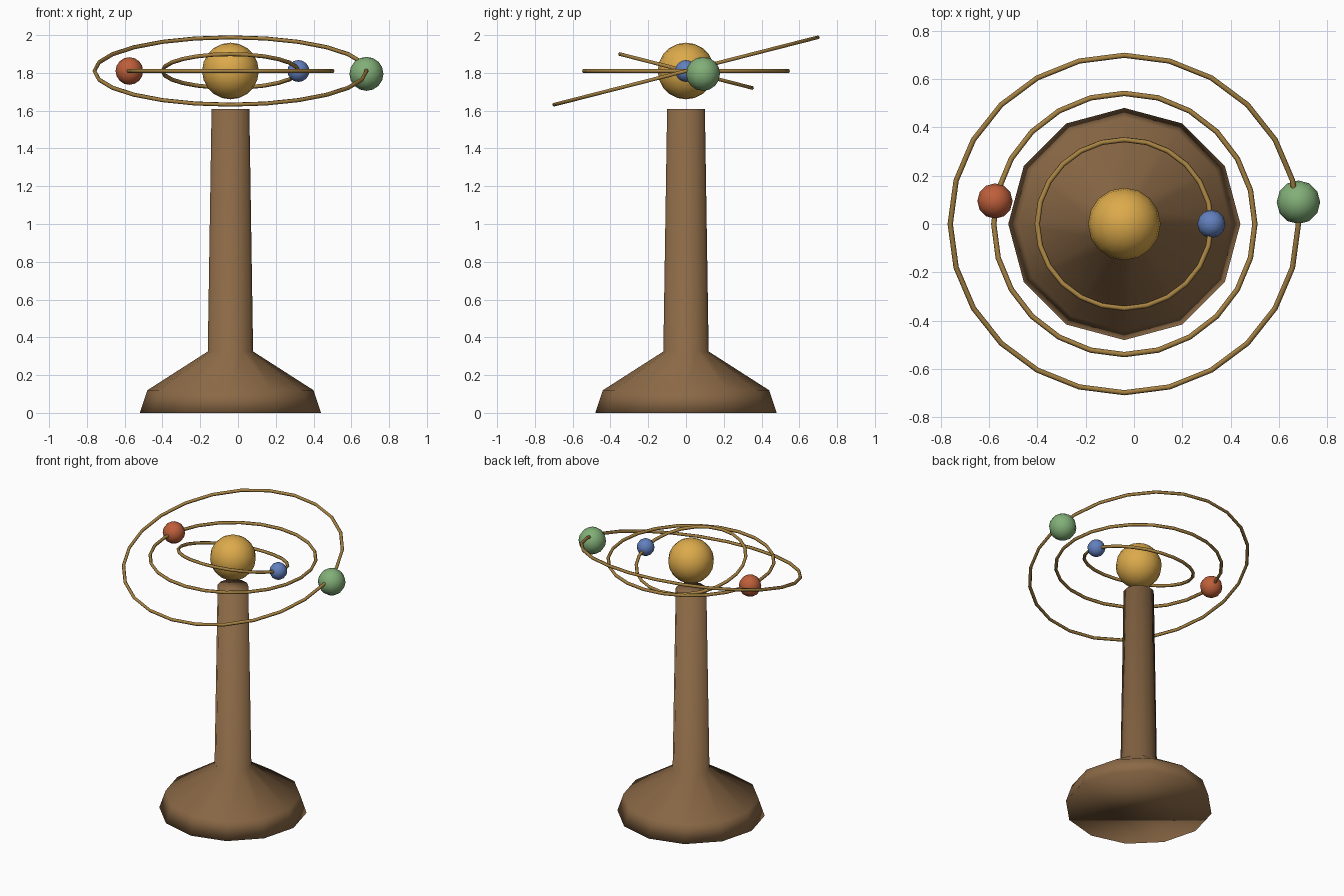
import bpy, bmesh, math
from mathutils import Matrix

if "Cube" in bpy.data.objects:
    bpy.data.objects.remove(bpy.data.objects["Cube"])

AXIS_X, HUB_Z = -0.04, 1.81


def material(name, rgb):
    m = bpy.data.materials.new(name)
    m.use_nodes = True
    linear = [((c / 255 + 0.055) / 1.055) ** 2.4 for c in rgb] + [1]
    m.diffuse_color = linear
    m.node_tree.nodes["Principled BSDF"].inputs["Base Color"].default_value = linear
    return m


wood = material("wood brown", (139, 105, 70))
brass = material("brass", (166, 130, 66))
gold = material("sun gold", (220, 170, 75))
blue = material("planet blue", (98, 128, 190))
red = material("planet red", (190, 95, 58))
green = material("planet green", (130, 175, 120))


def finish(name, bm, mat, location, tilt=0):
    bmesh.ops.recalc_face_normals(bm, faces=bm.faces)
    mesh = bpy.data.meshes.new(name)
    bm.to_mesh(mesh)
    bm.free()
    mesh.materials.append(mat)
    mesh.shade_smooth()
    obj = bpy.data.objects.new(name, mesh)
    obj.location = location
    obj.rotation_euler.x = tilt
    bpy.context.collection.objects.link(obj)


def circle(bm, radius, z, sides):
    return [bm.verts.new((radius * math.cos(math.tau * i / sides),
                          radius * math.sin(math.tau * i / sides), z))
            for i in range(sides)]


def bridge(bm, a, b):
    for i in range(len(a)):
        j = (i + 1) % len(a)
        bm.faces.new((a[i], a[j], b[j], b[i]))


def lathe(name, profile, sides, mat):
    bm = bmesh.new()
    loops = [circle(bm, r, z, sides) for r, z in profile]
    for a, b in zip(loops, loops[1:]):
        bridge(bm, a, b)
    bm.faces.new(loops[0])
    bm.faces.new(loops[-1])
    finish(name, bm, mat, (AXIS_X, 0, 0))


def orbit(name, radius, tilt, tube=0.011, sides=24, tube_sides=6):
    bm = bmesh.new()
    loops = []
    for k in range(tube_sides):
        a = math.tau * k / tube_sides
        loops.append(circle(bm, radius + tube * math.cos(a), tube * math.sin(a), sides))
    for k in range(tube_sides):
        bridge(bm, loops[k], loops[(k + 1) % tube_sides])
    finish(name, bm, brass, (AXIS_X, 0, HUB_Z), tilt)


def ball(name, radius, location, mat, segments=12, rings=8):
    bm = bmesh.new()
    bmesh.ops.create_uvsphere(bm, u_segments=segments, v_segments=rings,
                              radius=radius, matrix=Matrix())
    finish(name, bm, mat, location)


# Turned stand: flared foot, sloping shoulder and tapered column
lathe("stand", [(0.48, 0), (0.44, 0.12), (0.12, 0.325), (0.10, 1.61)], 12, wood)

# Orbit rings, the inner and outer ones tilted opposite ways
orbit("inner_orbit", 0.36, -0.25)
orbit("middle_orbit", 0.54, 0)
orbit("outer_orbit", 0.72, 0.25)

# Sun and planets
ball("sun", 0.15, (AXIS_X, 0, HUB_Z), gold, 16, 10)
ball("blue_planet", 0.058, (0.32, 0, HUB_Z), blue)
ball("red_planet", 0.073, (-0.575, 0.095, HUB_Z), red)
ball("green_planet", 0.09, (0.68, 0.09, 1.795), green)
